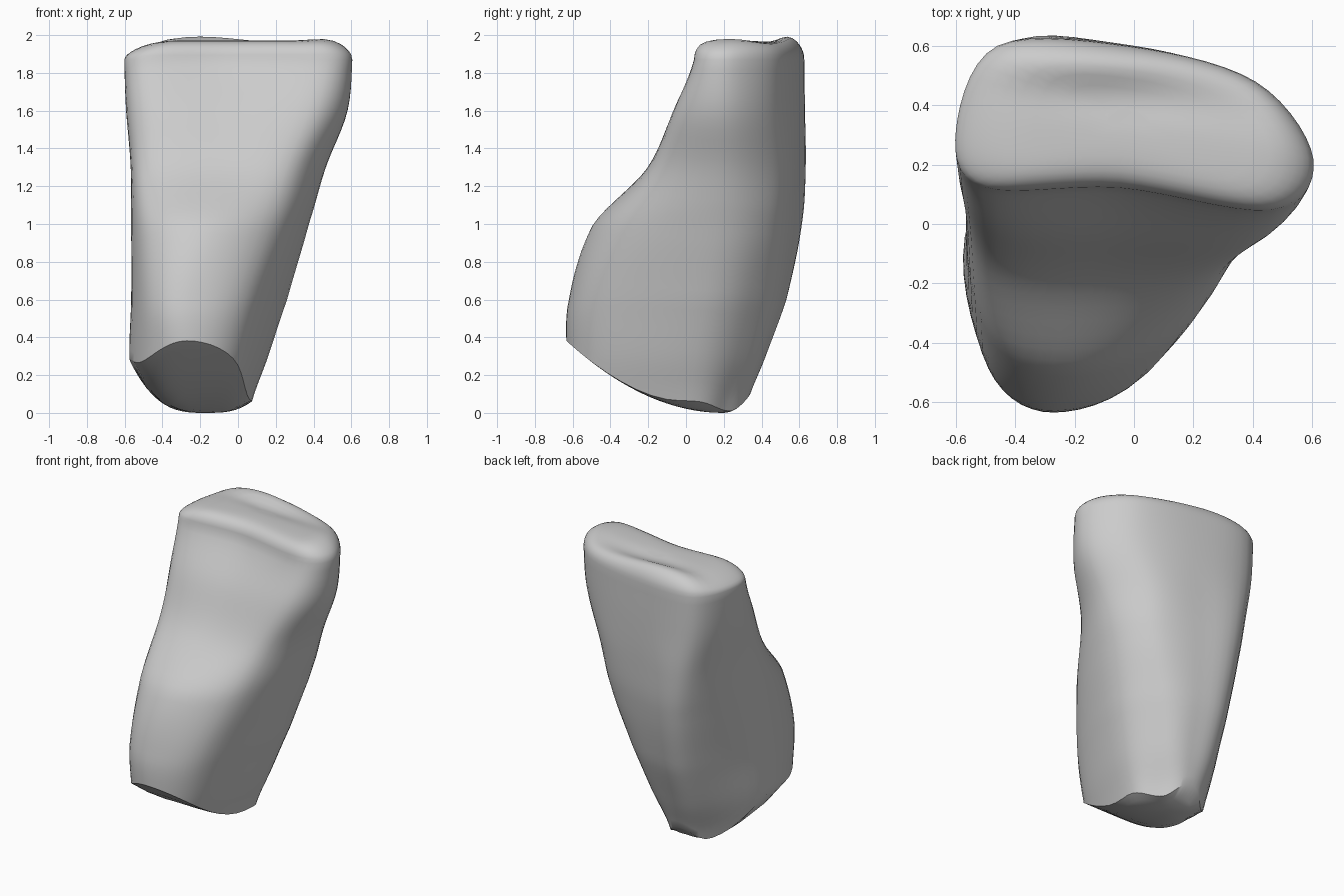
import bpy
import bmesh
import math
from mathutils import Vector

cube = bpy.data.objects.get("Cube")
if cube:
    bpy.data.objects.remove(cube, do_unlink=True)

SIDES, LEVELS = 56, 34
RIM = 1.87
TOP_CENTRE, BASE_CENTRE = Vector((-0.02, 0.36)), Vector((-0.18, 0.0))

# Outline corners at each height, anticlockwise from the front right-hand corner
SECTIONS = [
    (0.0, [(-.48, -.45), (-.27, -.6), (-.06, -.46), (.06, .02), (-.03, .21), (-.15, .31), (-.33, .25), (-.55, -.08)]),
    (0.3, [(-.49, -.47), (-.27, -.63), (.01, -.48), (.16, .05), (.04, .32), (-.13, .41), (-.35, .37), (-.57, -.05)]),
    (0.6, [(-.49, -.48), (-.26, -.62), (.08, -.46), (.26, .1), (.13, .4), (-.1, .51), (-.36, .48), (-.56, 0)]),
    (1.0, [(-.49, -.36), (-.17, -.49), (.21, -.31), (.375, .16), (.25, .46), (-.06, .58), (-.38, .57), (-.56, .1)]),
    (1.3, [(-.5, -.13), (-.1, -.2), (.3, -.15), (.465, .2), (.3, .49), (-.04, .6), (-.41, .6), (-.56, .2)]),
    (1.6, [(-.5, 0), (-.05, -.04), (.42, -.05), (.58, .2), (.4, .47), (0, .6), (-.45, .6), (-.59, .27)]),
    (1.9, [(-.51, .13), (-.05, .13), (.47, .05), (.605, .22), (.41, .48), (-.02, .6), (-.46, .6), (-.6, .32)]),
]


def spline(a, b, c, d, t):
    """Smooth curve from b to c."""
    return b + (c - a) * (t / 2) + (a * 2 - b * 5 + c * 4 - d) * (t * t / 2) \
        + (b * 3 - a - c * 3 + d) * (t ** 3 / 2)


def outline(corners, u):
    """Point on a closed smooth outline, u from 0 to 1."""
    n = len(corners)
    i = int(u * n)
    pts = [Vector(corners[(i + k) % n]) for k in (-1, 0, 1, 2)]
    return spline(*pts, u * n - i)


def wall(u, z):
    """Point on the side wall at height z."""
    last = len(SECTIONS) - 1
    i = max(k for k in range(last) if k == 0 or SECTIONS[k][0] <= z)
    low, high = SECTIONS[i][0], SECTIONS[i + 1][0]
    pts = [outline(SECTIONS[min(max(i + k, 0), last)][1], u) for k in (-1, 0, 1, 2)]
    return spline(*pts, (z - low) / (high - low))


def base_height(p):
    """Bowed, sloping underside."""
    dy = p.y - 0.2
    return math.hypot((5 if dy > 0 else 0.55) * dy * dy, 4.2 * abs(p.x + 0.17) ** 3)


def top_height(p):
    """Nearly flat top with a shallow groove, a raised back rim and a low left end."""
    groove = 0.02 * math.exp(-((p.y - 0.43 + 0.1 * p.x) / 0.08) ** 2 - (p.x / 0.4) ** 2)
    rim = 0.03 * math.exp(-((p.y - 0.54) / 0.08) ** 2 - ((p.x + 0.2) / 0.3) ** 2)
    knob = 0.022 * math.exp(-((p.x - 0.5) / 0.12) ** 2)
    return 1.972 - groove + rim + knob - 0.6 * max(0, -p.x - 0.35) ** 2


rings = []

# Underside rings, from the middle outwards
feet = []
for s in range(SIDES):
    z = 0.2
    for _ in range(40):
        z = (z + base_height(wall(s / SIDES, z))) / 2
    feet.append((wall(s / SIDES, z), z))
for scale in (0.2, 0.4, 0.6, 0.8):
    flat = [BASE_CENTRE.lerp(p, scale) for p, z in feet]
    rings.append([(p.x, p.y, base_height(p)) for p in flat])

# Side wall rings
for level in range(LEVELS + 1):
    ring = []
    for s in range(SIDES):
        z = feet[s][1] + (RIM - feet[s][1]) * level / LEVELS
        p = wall(s / SIDES, z)
        ring.append((p.x, p.y, z))
    rings.append(ring)

# Rounded top rings, from the rim inwards
for scale in (0.99, 0.97, 0.94, 0.9, 0.84, 0.76, 0.66, 0.54, 0.4, 0.25, 0.12):
    ring = []
    for s in range(SIDES):
        p = TOP_CENTRE.lerp(wall(s / SIDES, RIM), scale)
        rise = math.sqrt(1 - scale ** 6)
        ring.append((p.x, p.y, RIM + (top_height(p) - RIM) * rise))
    rings.append(ring)

# Skin the rings into one stone
bm = bmesh.new()
loops = [[bm.verts.new(co) for co in ring] for ring in rings]
for a, b in zip(loops, loops[1:]):
    for s in range(SIDES):
        t = (s + 1) % SIDES
        bm.faces.new((a[s], a[t], b[t], b[s]))
bm.faces.new(loops[0][::-1])
bm.faces.new(loops[-1])
bmesh.ops.recalc_face_normals(bm, faces=bm.faces)
mesh = bpy.data.meshes.new("stone")
bm.to_mesh(mesh)
bm.free()

stone = bpy.data.objects.new("stone", mesh)
bpy.context.collection.objects.link(stone)

# Plain grey stone
grey = bpy.data.materials.new("stone_grey")
grey.use_nodes = True
colour = (0.6, 0.6, 0.6, 1)
grey.diffuse_color = colour
grey.node_tree.nodes["Principled BSDF"].inputs["Base Color"].default_value = colour
mesh.materials.append(grey)

bpy.context.view_layer.objects.active = stone
stone.select_set(True)
bpy.ops.object.shade_smooth_by_angle(angle=math.radians(35))
